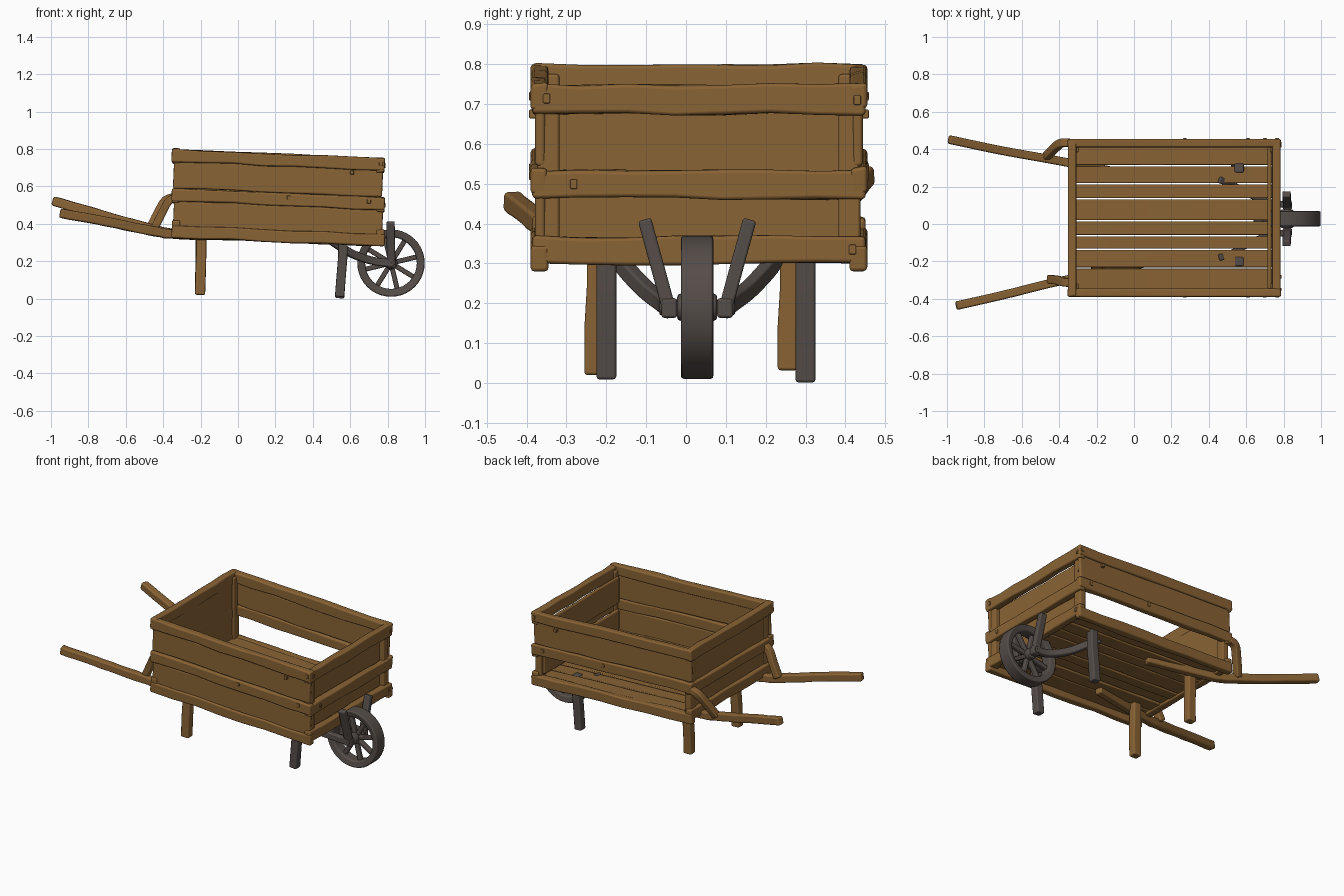
import bpy, bmesh, math, random
from mathutils import Vector, Matrix

random.seed(4)
if "Cube" in bpy.data.objects:
    bpy.data.objects.remove(bpy.data.objects["Cube"], do_unlink=True)


def material(name, rgb):
    m = bpy.data.materials.new(name)
    m.use_nodes = True
    m.diffuse_color = (*rgb, 1)
    m.node_tree.nodes["Principled BSDF"].inputs["Base Color"].default_value = (*rgb, 1)
    return m


WOOD = material("warm brown wood", (0.25, 0.125, 0.035))
IRON = material("dark grey iron", (0.09, 0.074, 0.067))


def finish(name, bm, mat, bevel):
    bmesh.ops.recalc_face_normals(bm, faces=bm.faces)
    for f in bm.faces:
        f.smooth = True
    me = bpy.data.meshes.new(name)
    bm.to_mesh(me)
    bm.free()
    me.materials.append(mat)
    ob = bpy.data.objects.new(name, me)
    bpy.context.collection.objects.link(ob)
    mod = ob.modifiers.new("worn_edges", "BEVEL")
    mod.width, mod.segments, mod.harden_normals = bevel, 2, True
    return ob


def beam(name, pts, w, h, mat=WOOD, up=(0, 0, 1), wobble=0.0, bevel=0.008):
    """Sweep a rectangle, w across and h along up, through the points."""
    pts = [Vector(p) for p in pts]
    bm = bmesh.new()
    rings = []
    for i, p in enumerate(pts):
        t = (pts[min(i + 1, len(pts) - 1)] - pts[max(i - 1, 0)]).normalized()
        side = Vector(up).cross(t).normalized()
        top = t.cross(side)
        ring = []
        for a, b in ((-1, -1), (1, -1), (1, 1), (-1, 1)):
            if a * b < 0 or a == b == -1 and not ring:
                shift = random.uniform(-wobble, wobble)
            ring.append(bm.verts.new(p + side * a * w / 2 + top * (b * h / 2 + shift)))
        rings.append(ring)
    for r, s in zip(rings, rings[1:]):
        for k in range(4):
            bm.faces.new((r[k], r[(k + 1) % 4], s[(k + 1) % 4], s[k]))
    bm.faces.new(rings[0])
    bm.faces.new(rings[-1])
    return finish(name, bm, mat, bevel)


def plank(name, a, b, w, h, wobble=0.005, bevel=0.01):
    """Straight board with slightly uneven long edges."""
    a, b = Vector(a), Vector(b)
    return beam(name, [a.lerp(b, i / 7) for i in range(8)], w, h, wobble=wobble, bevel=bevel)


def curve(points, steps=5):
    """Smooth path through control points."""
    p = [Vector(q) for q in points]
    p = [2 * p[0] - p[1]] + p + [2 * p[-1] - p[-2]]
    out = []
    for a, b, c, d in zip(p, p[1:], p[2:], p[3:]):
        for i in range(steps):
            t = i / steps
            out.append(b + (c - a) * t / 2 + (a * 2 - b * 5 + c * 4 - d) * t * t / 2
                       + (b * 3 - a - c * 3 + d) * t ** 3 / 2)
    return out + [p[-2]]


def lathe(name, profile, centre, mat, bevel, steps=40):
    """Revolve a closed (radius, y) profile about the y axis."""
    bm = bmesh.new()
    rings = []
    for i in range(steps):
        rot = Matrix.Rotation(math.tau * i / steps, 3, "Y")
        rings.append([bm.verts.new(Vector(centre) + rot @ Vector((r, y, 0))) for r, y in profile])
    n = len(profile)
    for r, s in zip(rings, rings[1:] + rings[:1]):
        for k in range(n):
            bm.faces.new((r[k], r[(k + 1) % n], s[(k + 1) % n], s[k]))
    return finish(name, bm, mat, bevel)


# Tray extents; the tray tips down towards the wheel
REAR, FRONT, RIGHT, LEFT = -0.355, 0.785, -0.39, 0.455
DROP = 0.05


def slope(x):
    return -DROP * (x - REAR) / (FRONT - REAR)


# Long side walls: thick rails with thinner panels between them
for side, y, s in (("right", RIGHT, 1), ("left", LEFT, -1)):
    for part, z, h, w in (("bottom_rail", 0.36, 0.065, 0.045), ("lower_panel", 0.452, 0.145, 0.026),
                          ("middle_rail", 0.557, 0.068, 0.042), ("upper_panel", 0.665, 0.15, 0.026),
                          ("top_rail", 0.767, 0.066, 0.045)):
        if part == "lower_panel" and side == "left":
            continue  # missing board
        inset = s * (w / 2 if "rail" in part else 0.024)
        x0, x1 = (REAR, FRONT) if "rail" in part else (REAR + 0.01, FRONT - 0.012)
        plank(f"{side}_{part}", (x0, y + inset, z), (x1, y + inset, z + slope(x1)), w, h)

# End walls
for end, x, s in (("rear", REAR, 1), ("front", FRONT, -1)):
    d = slope(x)
    panel_depth = 0.035 if end == "rear" else 0.06
    for part, z, h, w in (("bottom_rail", 0.383, 0.068, 0.045), ("lower_panel", 0.465, 0.13, 0.022),
                          ("middle_rail", 0.547, 0.07, 0.045), ("upper_panel", 0.65, 0.17, 0.022),
                          ("top_rail", 0.762, 0.075, 0.045)):
        inset = s * (0.024 if "rail" in part else panel_depth)
        trim = 0.004 if "rail" in part else 0.04
        plank(f"{end}_{part}", (x + inset, RIGHT + trim, z + d), (x + inset, LEFT - trim, z + d), w, h)
    # Corner posts
    for side, y in (("right", RIGHT + 0.045), ("left", LEFT - 0.045)):
        px = x + s * 0.038
        beam(f"{end}_{side}_post", [(px, y, 0.35 + d), (px, y, 0.775 + d)], 0.055, 0.042, up=(1, 0, 0))

# Floor planks with narrow gaps
seams = [-0.36, -0.235, -0.135, -0.062, 0.017, 0.135, 0.215, 0.312, 0.42]
for i, (a, b) in enumerate(zip(seams, seams[1:])):
    y, x0, x1 = (a + b) / 2, -0.33, 0.74
    z = 0.375 + random.uniform(-0.004, 0.004)
    ob = plank(f"floor_plank_{i + 1}", (x0, y, z + slope(x0)), (x1, y, z + slope(x1)), b - a - 0.007, 0.024,
               wobble=0.002, bevel=0.006)

# Square pegs on the front end and the side
for i, (y, z) in enumerate(((-0.35, 0.714), (0.43, 0.71), (-0.282, 0.499), (0.418, 0.335))):
    beam(f"front_peg_{i + 1}", [(0.76, y, z), (0.789, y, z)], 0.018, 0.024, bevel=0.003)
for i, (x, z) in enumerate(((0.272, 0.54), (0.7, 0.52), (0.61, 0.675), (0.765, 0.72))):
    for side, y, s in (("right", RIGHT, 1), ("left", LEFT, -1)):
        beam(f"{side}_peg_{i + 1}", [(x, y - s * 0.004, z), (x, y + s * 0.03, z)], 0.02, 0.022, bevel=0.003)

# Handles bending out from under the tray, and their braces
handles = {
    "left": [(-0.99, 0.452, 0.522), (-0.72, 0.395, 0.445), (-0.47, 0.35, 0.375), (-0.32, 0.322, 0.346), (0.11, 0.24, 0.334)],
    "right": [(-0.95, -0.437, 0.457), (-0.7, -0.38, 0.41), (-0.46, -0.32, 0.362), (-0.32, -0.29, 0.344), (0.1, -0.2, 0.334)],
}
for side, path in handles.items():
    beam(f"{side}_handle", curve(path), 0.046, 0.05, wobble=0.002, bevel=0.01)
braces = {
    "left": [(-0.47, 0.36, 0.38), (-0.43, 0.4, 0.46), (-0.39, 0.432, 0.525), (-0.34, 0.435, 0.545)],
    "right": [(-0.45, -0.295, 0.37), (-0.41, -0.3, 0.45), (-0.375, -0.31, 0.515), (-0.34, -0.315, 0.54)],
}
for side, path in braces.items():
    beam(f"{side}_handle_brace", curve(path), 0.042, 0.045, up=(0, 1, 0), bevel=0.009)

# Wooden rear legs and iron front legs
for side, y, z in (("right", -0.23, 0.02), ("left", 0.255, 0.032)):
    beam(f"{side}_rear_leg", [(-0.203, y, z), (-0.2, y, 0.14), (-0.198, y + 0.006, 0.24), (-0.198, y + 0.006, 0.37)],
         0.05, 0.055, up=(1, 0, 0), wobble=0.002)
for side, y, z in (("right", -0.2, 0.01), ("left", 0.3, 0.002)):
    beam(f"{side}_front_leg", [(0.543, y, z), (0.55, y, 0.1), (0.56, y, 0.22), (0.562, y, 0.35)],
         0.05, 0.05, IRON, up=(1, 0, 0))

# Wheel
hub = Vector((0.818, 0.028, 0.19))
lathe("wheel_rim", [(0.138, -0.034), (0.18, -0.043), (0.18, 0.043), (0.138, 0.034)], hub, IRON, 0.01)
lathe("wheel_hub", [(0.004, -0.05), (0.034, -0.05), (0.034, 0.05), (0.004, 0.05)], hub, IRON, 0.008, 20)
lathe("wheel_axle", [(0.002, -0.095), (0.02, -0.095), (0.02, 0.095), (0.002, 0.095)], hub, IRON, 0.005, 16)
for i in range(8):
    a = math.tau * (i + 0.3) / 8
    d = Vector((math.cos(a), 0, math.sin(a)))
    beam(f"wheel_spoke_{i + 1}", [hub + d * 0.02, hub + d * 0.148], 0.026, 0.03, IRON, up=(0, 1, 0), bevel=0.007)

# Fork struts rising outside the tray, and curved arms back under it
for side, s in (("right", -1), ("left", 1)):
    y = hub.y
    beam(f"{side}_fork_strut", [(0.82, y + s * 0.065, 0.165), (0.815, y + s * 0.132, 0.41)],
         0.034, 0.045, IRON, up=(1, 0, 0), bevel=0.007)
    beam(f"{side}_fork_arm",
         curve([(0.83, y + s * 0.075, 0.19), (0.73, y + s * 0.085, 0.2), (0.62, y + s * 0.13, 0.235),
                (0.52, y + s * 0.185, 0.295), (0.45, y + s * 0.21, 0.345)]),
         0.036, 0.042, IRON, bevel=0.008)
    beam(f"{side}_axle_bracket", [(0.795, y + s * 0.07, 0.188), (0.845, y + s * 0.07, 0.188)],
         0.04, 0.05, IRON, bevel=0.008)
